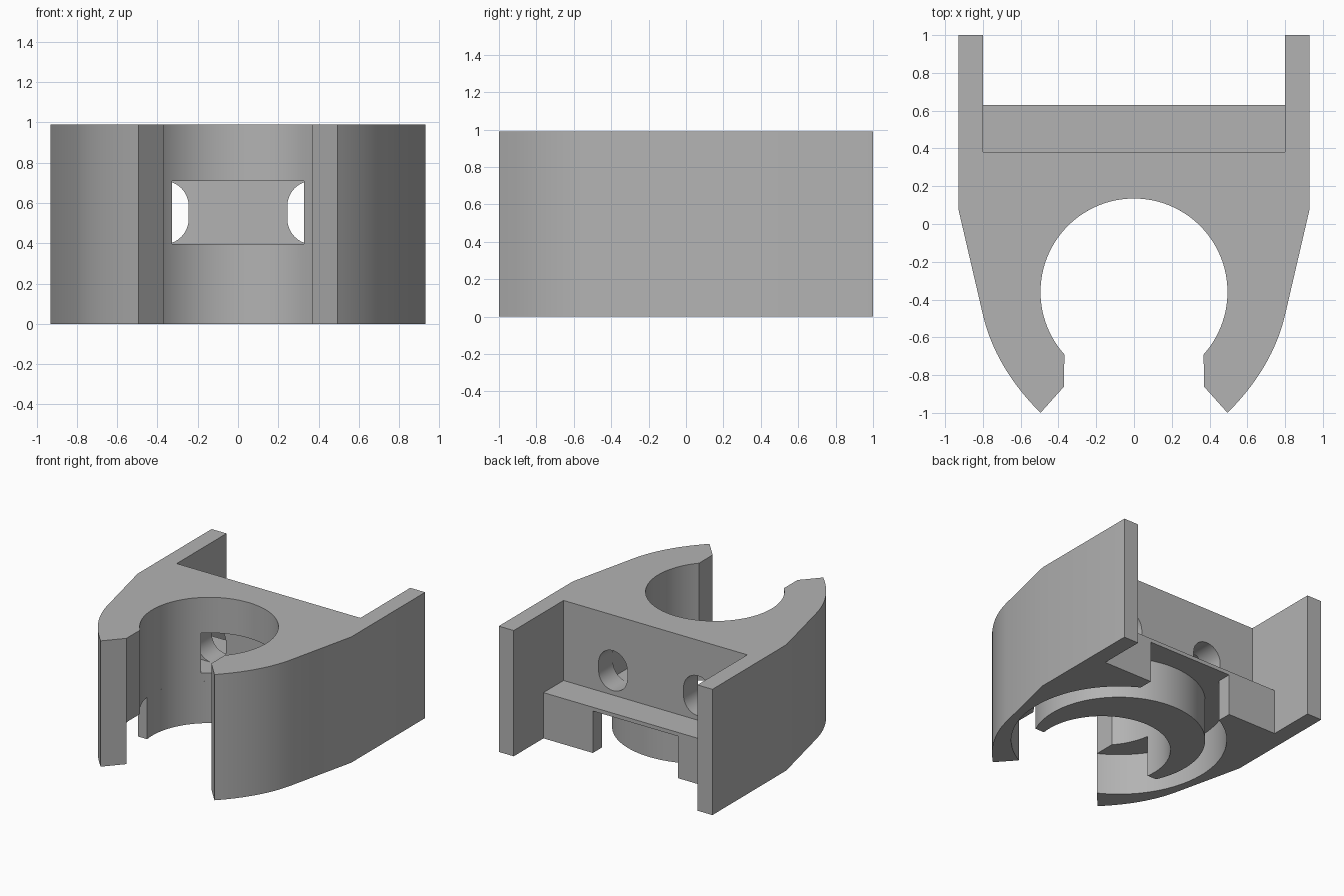
import bpy, bmesh, math
from mathutils import Vector

cube = bpy.data.objects.get("Cube")
if cube:
    bpy.data.objects.remove(cube, do_unlink=True)

HEIGHT = 0.99
GROOVE_TOP = 0.33
BORE_Y, BORE_R = -0.36, 0.495
RING_Y = -0.17

grey = bpy.data.materials.new("plain grey")
grey.use_nodes = True
COLOUR = (0.45, 0.45, 0.45, 1)
grey.diffuse_color = COLOUR
grey.node_tree.nodes["Principled BSDF"].inputs["Base Color"].default_value = COLOUR


def arc(cx, cy, r, start, end, steps):
    """Points on an arc, angles in degrees."""
    angles = [math.radians(start + (end - start) * i / steps) for i in range(steps + 1)]
    return [(cx + r * math.cos(a), cy + r * math.sin(a)) for a in angles]


def prism(name, points, low, high, along_y=False):
    """Extrude a flat outline along z, or an x-z outline along y."""
    bm = bmesh.new()
    place = (lambda p: (p[0], low, p[1])) if along_y else (lambda p: (p[0], p[1], low))
    face = bm.faces.new([bm.verts.new(place(p)) for p in points])
    step = Vector((0, high - low, 0)) if along_y else Vector((0, 0, high - low))
    moved = bmesh.ops.extrude_face_region(bm, geom=[face])["geom"]
    bmesh.ops.translate(bm, vec=step, verts=[v for v in moved if isinstance(v, bmesh.types.BMVert)])
    bmesh.ops.recalc_face_normals(bm, faces=bm.faces)
    mesh = bpy.data.meshes.new(name)
    bm.to_mesh(mesh)
    bm.free()
    mesh.materials.append(grey)
    obj = bpy.data.objects.new(name, mesh)
    bpy.context.collection.objects.link(obj)
    return obj


def box(name, half_x, y0, y1, z0, z1):
    outline = [(-half_x, y0), (half_x, y0), (half_x, y1), (-half_x, y1)]
    return prism(name, outline, z0, z1)


def cut(obj, cutters):
    """Subtract the cutters, bake the result and remove them."""
    for c in cutters:
        c.hide_render = True
        mod = obj.modifiers.new(c.name, "BOOLEAN")
        mod.operation = "DIFFERENCE"
        mod.solver = "EXACT"
        mod.object = c
    bpy.context.view_layer.update()
    evaluated = obj.evaluated_get(bpy.context.evaluated_depsgraph_get())
    mesh = bpy.data.meshes.new_from_object(evaluated)
    obj.modifiers.clear()
    obj.data = mesh
    for c in cutters:
        bpy.data.objects.remove(c, do_unlink=True)


def smooth(obj):
    bpy.ops.object.select_all(action="DESELECT")
    obj.select_set(True)
    bpy.context.view_layer.objects.active = obj
    bpy.ops.object.shade_smooth_by_angle(angle=math.radians(20))


# Clip body: right half of the outline, then mirrored
p0, p1, p2 = Vector((0.8, -0.48)), Vector((0.735, -0.76)), Vector((0.495, -1))
curve = []
for i in range(17):
    t = i / 16
    curve.append(tuple(p0 * (1 - t) ** 2 + p1 * 2 * t * (1 - t) + p2 * t * t))
mouth = math.degrees(math.asin(-0.33 / BORE_R))
half = [(0.8, 0.63), (0.8, 1), (0.93, 1), (0.93, 0.08)] + curve + [(0.37, -0.86)]
half += arc(0, BORE_Y, BORE_R, mouth, 90, 40)
outline = half + [(-x, y) for x, y in reversed(half[:-1])]
body = prism("clip_body", outline, 0, HEIGHT)

# Rear ledge, underside groove with its rear notch, and strap passage
cutters = [
    box("ledge_cutter", 0.8, 0.38, 1.2, 0.36, 1.2),
    prism("groove_cutter", arc(0, RING_Y, 0.78, 0, 357, 119), -0.1, GROOVE_TOP),
    box("notch_cutter", 0.37, 0.3, 0.8, -0.1, GROOVE_TOP),
    box("strap_channel_cutter", 0.5, 0.01, 0.2, 0.395, 0.71),
]
for side in (-1, 1):
    r, cx = 0.125, side * 0.37
    stadium = arc(cx, 0.71 - r, r, 0, 180, 20) + arc(cx, 0.395 + r, r, 180, 360, 20)
    cutters.append(prism("strap_slot_cutter", stadium, 0.15, 0.5, along_y=True))
cut(body, cutters)
smooth(body)

# Crescent boss left standing inside the groove, trimmed flat at the front
TRIM_Y, BOSS_R = -0.43, 0.625
a = math.degrees(math.asin((TRIM_Y - RING_Y) / BOSS_R))
b = math.degrees(math.asin((TRIM_Y - BORE_Y) / BORE_R))
crescent = arc(0, RING_Y, BOSS_R, a, 180 - a, 72) + arc(0, BORE_Y, BORE_R, 180 - b, b, 64)
boss = prism("crescent_boss", crescent, 0, GROOVE_TOP)
smooth(boss)
